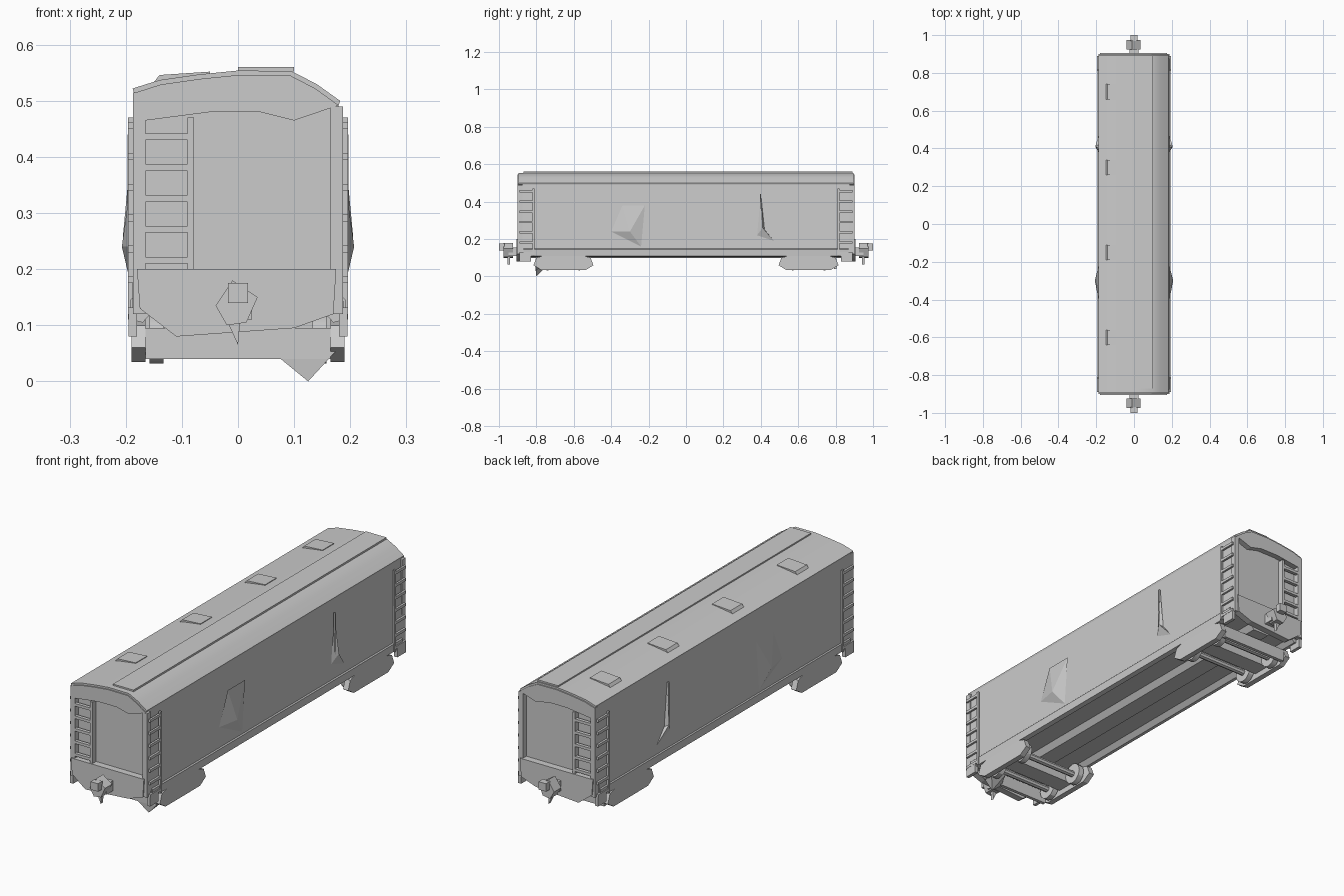
import bpy, bmesh, math

if "Cube" in bpy.data.objects:
    bpy.data.objects.remove(bpy.data.objects["Cube"])

mat = bpy.data.materials.new("plain grey")
mat.diffuse_color = (0.6, 0.6, 0.6, 1)
mat.use_nodes = True
mat.node_tree.nodes["Principled BSDF"].inputs["Base Color"].default_value = mat.diffuse_color


def finish(name, bm, smooth=False):
    bmesh.ops.recalc_face_normals(bm, faces=bm.faces)
    me = bpy.data.meshes.new(name)
    bm.to_mesh(me)
    bm.free()
    ob = bpy.data.objects.new(name, me)
    bpy.context.collection.objects.link(ob)
    me.materials.append(mat)
    if smooth:
        bpy.context.view_layer.objects.active = ob
        ob.select_set(True)
        bpy.ops.object.shade_smooth_by_angle(angle=math.radians(30))
        ob.select_set(False)
    return ob


def box(name, x, y, z):
    """Box from (min, max) pairs."""
    bm = bmesh.new()
    bmesh.ops.create_cube(bm, size=1)
    for v in bm.verts:
        v.co = [(a + b) / 2 + c * (b - a) for c, (a, b) in zip(v.co, (x, y, z))]
    return finish(name, bm)


def span(s, a, b):
    return tuple(sorted((s * a, s * b)))


def prism(name, pts, lo, hi, axis, smooth=False):
    """Extrude a profile: (x, z) along y, or (y, z) along x."""
    bm = bmesh.new()
    def place(p, t):
        return (t, p[0], p[1]) if axis == 'x' else (p[0], t, p[1])
    a = [bm.verts.new(place(p, lo)) for p in pts]
    b = [bm.verts.new(place(p, hi)) for p in pts]
    bm.faces.new(a)
    bm.faces.new(b)
    n = len(pts)
    for i in range(n):
        j = (i + 1) % n
        bm.faces.new((a[i], a[j], b[j], b[i]))
    return finish(name, bm, smooth)


def fan(name, pts, apex):
    """Open pyramid of triangles from a ring of points to an apex."""
    bm = bmesh.new()
    ring = [bm.verts.new(p) for p in pts]
    tip = bm.verts.new(apex)
    for i in range(len(ring)):
        bm.faces.new((ring[i - 1], ring[i], tip))
    return finish(name, bm)


def cyl(name, x, y, z, r, length, sides=12):
    bm = bmesh.new()
    bmesh.ops.create_cone(bm, cap_ends=True, segments=sides, radius1=r, radius2=r, depth=length)
    for v in bm.verts:
        v.co = (x + v.co.z, y + v.co.x, z + v.co.y)
    return finish(name, bm, True)


# Car body, and the thin arched roof that overhangs its ends
arch = [(-.188, .522), (-.14, .537), (-.07, .547), (0, .554), (.095, .553), (.14, .53), (.182, .50)]
lower = [(x * .985, z - .008) for x, z in arch]
prism("body", [(-.188, .125)] + lower + [(.188, .125)], -.875, .875, 'y', True)
prism("roof", arch + lower[::-1], -.895, .895, 'y', True)

# Roof walk and its crossing boards
box("roof_walk", (0, .10), (-.87, .89), (.552, .56))
for y in (-.6, -.15, .3, .7):
    prism("roof_cleat", [(-.15, .533), (-.14, .546), (-.05, .552), (-.05, .545)],
          y - .04, y + .04, 'y')

# Floor sills
prism("centre_sill", [(-.06, .126), (-.04, .10), (.04, .10), (.06, .126)], -.85, .85, 'y')
for s in (-1, 1):
    prism("side_sill", [(s * .15, .126), (s * .17, .105), (s * .19, .11), (s * .192, .145),
                        (s * .187, .15)], -.87, .87, 'y')

for e in (-1, 1):
    # Corner posts, end beam and gable header
    for s, top in ((-1, .515), (1, .49)):
        box("corner_post", span(s, .165, .187), span(e, .875, .90), (.12, top))
    prism("end_beam", [(-.18, .20), (.175, .20), (.17, .12), (.10, .095), (-.11, .08),
                       (-.175, .13)], *span(e, .875, .905), 'y')
    prism("end_header", [(-.165, .465)] + lower + [(.10, .465), (.04, .48), (-.05, .48)],
          *span(e, .875, .90), 'y')
    # End ladder beside the left corner
    box("end_ladder_rail", (-.09, -.078), span(e, .875, .90), (.19, .47))
    for i in range(5):
        z = .21 + i * .055
        box("end_ladder_rung", (-.17, -.08), span(e, .885, .90), (z, z + .012))
    # Side ladders at both corners
    for s in (-1, 1):
        box("side_ladder_rail", span(s, .187, .196), span(e, .81, .82), (.11, .47))
        for i in range(7):
            z = .12 + i * .055
            box("side_ladder_rung", span(s, .187, .196), span(e, .815, .89), (z, z + .012))
        box("corner_step", span(s, .18, .195), span(e, .83, .89), (.08, .12))
    # Coupler with its knuckle and hanging lever
    box("coupler_shank", (-.025, .025), span(e, .90, .95), (.11, .155))
    prism("coupler_head", [(-.04, .135), (-.01, .18), (.035, .15), (.015, .105), (-.02, .10)],
          *span(e, .925, .975), 'y')
    prism("coupler_lever", [(-.025, .12), (0, .065), (.005, .12)], *span(e, .94, .955), 'y')
    box("coupler_tip", (-.018, .018), span(e, .97, 1.0), (.14, .175))

    # Bogie: side frames, bolster, end transoms, axles and wheels
    c = e * .655
    for s in (-1, 1):
        prism("bogie_side_frame", [(c - .16, .06), (c - .145, .10), (c - .06, .125),
                                   (c + .06, .125), (c + .145, .10), (c + .16, .06),
                                   (c + .12, .035), (c - .12, .035)],
              *span(s, .165, .19), 'x')
    box("bogie_bolster", (-.165, .165), (c - .04, c + .04), (.06, .12))
    box("bogie_end_transom", (-.165, .165), span(e, .79, .805), (.04, .095))
    for a in (-.085, .085):
        cyl("bogie_axle", 0, c + a, .075, .014, .27, 8)
        for s in (-1, 1):
            cyl("bogie_wheel", s * .145, c + a, .078, .046, .025)

# Brake shoe hanging from the front bogie
fan("brake_shoe", [(.07, -.805, .045), (.18, -.805, .06), (.18, -.74, .06), (.10, -.74, .06)],
    (.125, -.80, 0))

# Door latch wedges and posts, raised to a point on both sides
for s in (-1, 1):
    fan("door_wedge", [(s * .188, y, z) for y, z in
                       ((-.34, .38), (-.22, .38), (-.24, .16), (-.40, .24))],
        (s * .207, -.30, .24))
    fan("door_post", [(s * .188, y, z) for y, z in
                      ((.40, .44), (.42, .25), (.47, .19), (.38, .22))],
        (s * .205, .41, .26))
    box("door_stop", span(s, .188, .197), (.395, .402), (.26, .44))
